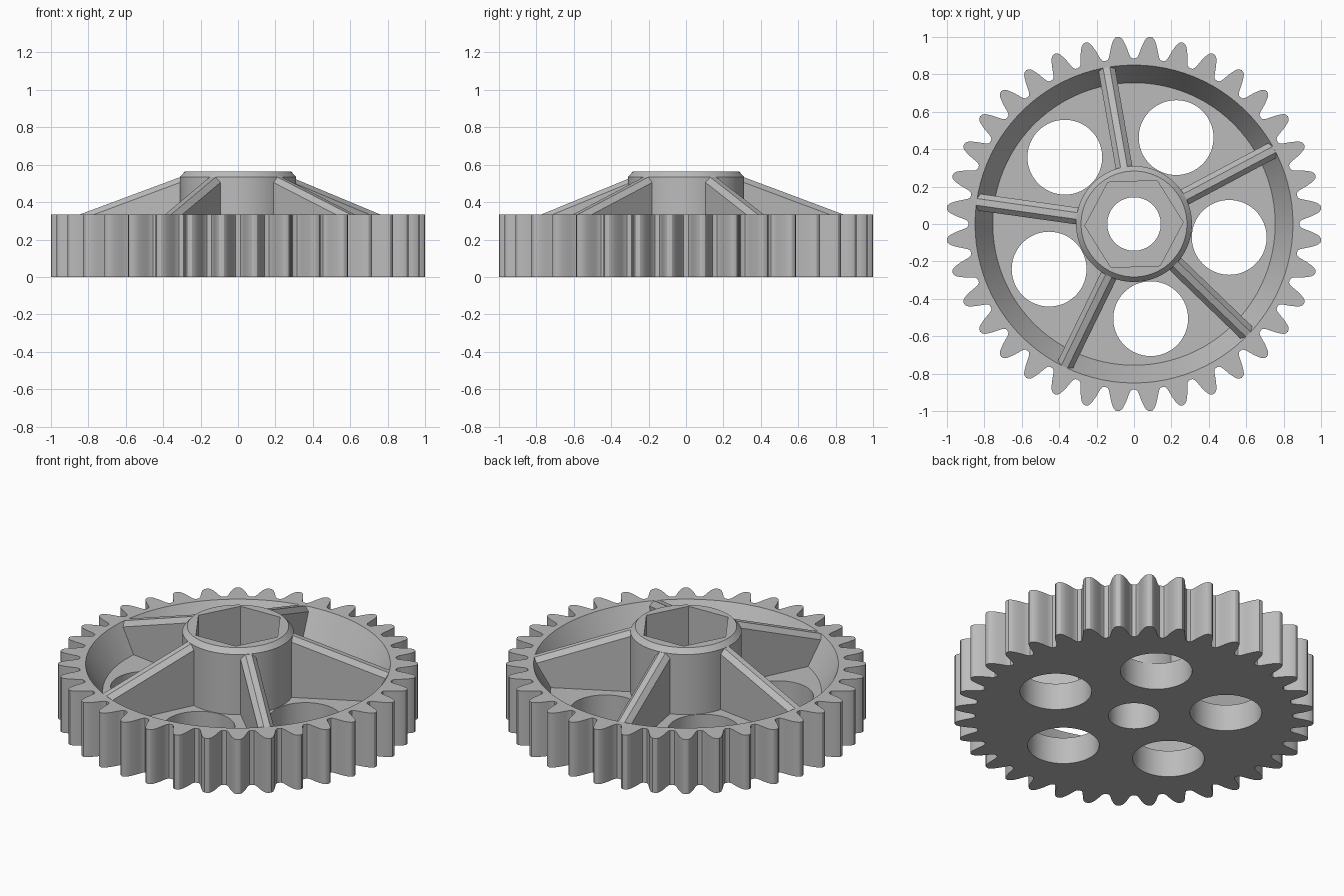
import bpy, bmesh
from math import radians, sin, cos, pi
from mathutils import Matrix

default = bpy.data.objects.get("Cube")
if default:
    bpy.data.objects.remove(default, do_unlink=True)

grey = bpy.data.materials.new("plain grey")
grey.use_nodes = True
grey.diffuse_color = (0.5, 0.5, 0.5, 1)
grey.node_tree.nodes["Principled BSDF"].inputs["Base Color"].default_value = (0.5, 0.5, 0.5, 1)

TEETH, SPOKES = 36, 5
RIM_Z, FLOOR_Z, HUB_Z = 0.335, 0.165, 0.565


def polar(r, degrees):
    return r * cos(radians(degrees)), r * sin(radians(degrees))


def make_object(name, bm):
    bmesh.ops.recalc_face_normals(bm, faces=bm.faces)
    mesh = bpy.data.meshes.new(name)
    bm.to_mesh(mesh)
    bm.free()
    mesh.materials.append(grey)
    obj = bpy.data.objects.new(name, mesh)
    bpy.context.collection.objects.link(obj)
    return obj


def loft(name, rings):
    """Solid through matching rings of points, capped at both ends."""
    bm = bmesh.new()
    loops = [[bm.verts.new(p) for p in ring] for ring in rings]
    n = len(loops[0])
    for low, high in zip(loops, loops[1:]):
        for i in range(n):
            j = (i + 1) % n
            bm.faces.new((low[i], low[j], high[j], high[i]))
    bm.faces.new(loops[0])
    bm.faces.new(loops[-1])
    return make_object(name, bm)


def turned(name, profile, sides=96, center=(0, 0), turn=0):
    """Stack of regular rings given as (radius, height)."""
    rings = []
    for r, z in profile:
        flat = [polar(r, turn + 360 * i / sides) for i in range(sides)]
        rings.append([(x + center[0], y + center[1], z) for x, y in flat])
    return loft(name, rings)


def cut(obj, cutter):
    cutter.hide_render = True
    mod = obj.modifiers.new("cut", "BOOLEAN")
    mod.operation = "DIFFERENCE"
    mod.solver = "EXACT"
    mod.object = cutter
    bpy.context.view_layer.objects.active = obj
    bpy.ops.object.modifier_apply(modifier=mod.name)
    bpy.data.objects.remove(cutter, do_unlink=True)


# Toothed wheel: half a tooth as (angle from tooth centre, radius), mirrored
half = [(4.2, 0.887), (3.6, 0.898), (3.1, 0.92), (2.6, 0.945), (2.0, 0.97),
        (1.4, 0.99), (0.75, 1.001)]
tooth = [(-5, 0.885)] + [(-a, r) for a, r in half] + [(0, 1.004)] + half[::-1]
pitch = 360 / TEETH
outline = [polar(r, (i + 0.5) * pitch + a) for i in range(TEETH) for a, r in tooth]
wheel = loft("toothed_wheel", [[(x, y, z) for x, y in outline] for z in (0, RIM_Z)])

# Tapered pocket, bore and round openings
cut(wheel, turned("pocket_cutter", [(0.755, FLOOR_Z), (0.85, RIM_Z), (0.878, 0.385)]))
cut(wheel, turned("bore_cutter", [(0.143, -0.1), (0.143, 0.3)], 64))
for k in range(SPOKES):
    spot = polar(0.514, 64 + 72 * k)
    cut(wheel, turned("opening_cutter", [(0.2, -0.1), (0.2, 0.3)], 64, spot))

# Hub with chamfered top and hexagonal socket
hub = turned("hub", [(0.31, 0.13), (0.31, 0.535), (0.283, HUB_Z)])
cut(hub, turned("socket_cutter", [(0.263, 0), (0.263, 0.7)], 6, turn=2))

# Sloping spokes with chamfered top edges
parts = [wheel, hub]
for k in range(SPOKES):
    rings = []
    for r, top in ((0.29, 0.541), (0.86, 0.331)):
        section = [(-0.045, 0.13), (-0.045, top - 0.03), (-0.018, top),
                   (0.018, top), (0.045, top - 0.03), (0.045, 0.13)]
        rings.append([(r, y, z) for y, z in section])
    spoke = loft(f"spoke_{k + 1}", rings)
    spoke.data.transform(Matrix.Rotation(radians(28 + 72 * k), 4, "Z"))
    parts.append(spoke)

# Smooth round walls, keep edges sharp
bpy.ops.object.select_all(action="DESELECT")
for part in parts:
    part.select_set(True)
bpy.context.view_layer.objects.active = wheel
bpy.ops.object.shade_smooth_by_angle(angle=radians(28))
